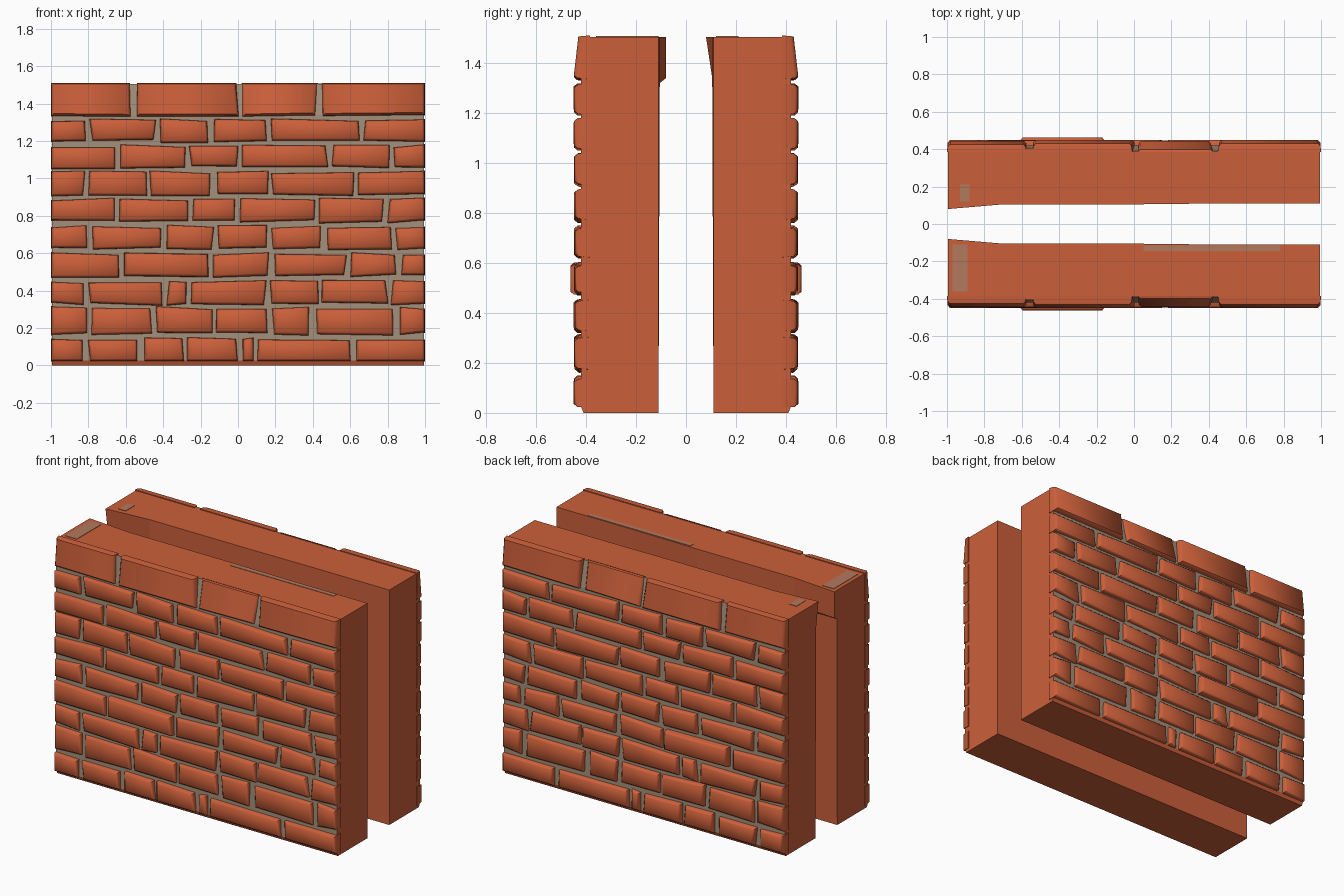
import bpy, bmesh, random
from mathutils import Vector

if "Cube" in bpy.data.objects:
    bpy.data.objects.remove(bpy.data.objects["Cube"])


def material(name, rgb):
    m = bpy.data.materials.new(name)
    m.diffuse_color = (*rgb, 1)
    m.use_nodes = True
    m.node_tree.nodes["Principled BSDF"].inputs["Base Color"].default_value = m.diffuse_color
    return m


BRICK = material("brick orange", (0.60, 0.115, 0.042))
MORTAR = material("mortar grey", (0.37, 0.28, 0.20))
STAIN = material("faded stain", (0.45, 0.19, 0.11))

# Courses: bottom z, top z, positions of the vertical joints
ROWS = [
    (0.02, 0.145, [-0.81, -0.52, -0.28, 0.01, 0.09, 0.62]),
    (0.165, 0.31, [-0.79, -0.45, -0.13, 0.17, 0.40, 0.85]),
    (0.325, 0.45, [-0.81, -0.39, -0.27, 0.16, 0.44, 0.81]),
    (0.475, 0.60, [-0.63, -0.15, 0.18, 0.59, 0.86]),
    (0.62, 0.745, [-0.79, -0.40, -0.12, 0.17, 0.46, 0.83]),
    (0.765, 0.89, [-0.65, -0.26, 0.0, 0.42, 0.79]),
    (0.91, 1.035, [-0.81, -0.48, -0.13, 0.17, 0.63]),
    (1.055, 1.175, [-0.65, -0.27, 0.01, 0.49, 0.82]),
    (1.195, 1.315, [-0.80, -0.43, -0.15, 0.17, 0.66]),
    (1.335, 1.51, [-0.56, 0.01, 0.43]),
]


def finish(bm, name, mats):
    bmesh.ops.recalc_face_normals(bm, faces=bm.faces[:])
    me = bpy.data.meshes.new(name)
    bm.to_mesh(me)
    bm.free()
    for m in mats:
        me.materials.append(m)
    ob = bpy.data.objects.new(name, me)
    bpy.context.collection.objects.link(ob)
    return ob


def smooth(ob, angle):
    bpy.ops.object.select_all(action='DESELECT')
    ob.select_set(True)
    bpy.context.view_layer.objects.active = ob
    bpy.ops.object.shade_smooth_by_angle(angle=angle)


def core(s, name):
    """Solid slab with a mortar-coloured outer face; s is the side in y."""
    bm = bmesh.new()
    bmesh.ops.create_cube(bm, size=1)
    for v in bm.verts:
        v.co = Vector((v.co.x * 1.99, 0.265 + v.co.y * 0.31, 0.7525 + v.co.z * 1.505))
    cuts = [((x, 0, 0), (1, 0, 0)) for x in (-0.7, 0.0, 0.45)]
    cuts += [((0, 0, z), (0, 0, 1)) for z in (0.025, 1.32, 1.34)]
    for co, no in cuts:
        bmesh.ops.bisect_plane(bm, geom=bm.verts[:] + bm.edges[:] + bm.faces[:],
                               plane_co=co, plane_no=no)
    for f in bm.faces:
        c = f.calc_center_median()
        f.material_index = int(c.y > 0.41 and c.z > 0.03)
    for v in bm.verts:
        x, y, z = v.co
        if y > 0.3:
            if z > 1.4 or z < 0.01:
                v.co.y = 0.41
            if z > 1.4 and -0.01 < x < 0.46:      # worn dip in the top edge
                v.co.y = 0.39
        elif x < -0.9 and z > (1.33 if s < 0 else 1.4):   # bulging inner corner
            v.co.y = 0.08
        elif z > 0.5 and x < 0:
            v.co.y = 0.105
    for v in bm.verts:
        v.co.y *= s
    return finish(bm, name, [BRICK, MORTAR])


def bricks(s, name):
    """Courses of irregular, chamfered bricks on the outer face."""
    rnd = random.Random(4)
    bm = bmesh.new()
    for r, (z0, z1, joints) in enumerate(ROWS):
        xs = [-1.0] + joints + [1.0]
        for a, b in zip(xs, xs[1:]):
            left, right = a <= -1, b >= 1
            x0 = a if left else a + 0.012
            x1 = b if right else b - 0.012
            j = lambda k=0.009: rnd.uniform(-k, k)
            quad = [[x0 + (0 if left else j()), z0 + j()],
                    [x1 + (0 if right else j()), z0 + j()],
                    [x1 + (0 if right else j()), z1 + j()],
                    [x0 + (0 if left else j()), z1 + j()]]
            if r == 0:
                quad[0][1] = quad[1][1] = z0
            if r == 9:
                quad[2][1] = quad[3][1] = z1
            top = 0.447 + rnd.uniform(-0.004, 0.003)
            if r == 3 and a == -0.63:             # brick that stands proud
                top = 0.463
            cx = (x0 + x1) / 2
            cz = (z0 + z1) / 2
            rings = []
            for y, inset in ((0.385, 0.0), (top - 0.014, 0.004), (top, 0.016)):
                ring = []
                for k, (x, z) in enumerate(quad):
                    yy = y
                    if r == 9 and k > 1 and y > 0.4:   # top course leans back
                        yy = y - (0.045 if a == 0.01 else 0.018)
                    px = x + (inset if x < cx else -inset)
                    pz = z + (inset if z < cz else -inset)
                    if r == 9 and k > 1:
                        pz = z - inset * 0.3
                    ring.append(bm.verts.new((px, yy * s, pz)))
                rings.append(ring)
            for lo, hi in zip(rings, rings[1:]):
                for k in range(4):
                    bm.faces.new((lo[k], lo[(k + 1) % 4], hi[(k + 1) % 4], hi[k]))
            bm.faces.new(rings[-1])
            bm.faces.new(rings[0][::-1])
    return finish(bm, name, [BRICK])


def stain(name, x0, x1, y0, y1):
    """Thin faded patch on the top of a wall."""
    bm = bmesh.new()
    bmesh.ops.create_cube(bm, size=1)
    for v in bm.verts:
        v.co = Vector(((x0 + x1) / 2 + v.co.x * (x1 - x0),
                       (y0 + y1) / 2 + v.co.y * (y1 - y0), 1.505 + v.co.z * 0.005))
    finish(bm, name, [STAIN])


# Two mirrored walls with a gap between them
for side, label in ((-1, "front"), (1, "back")):
    core(side, label + "_wall_core")
    smooth(bricks(side, label + "_wall_bricks"), 0.9)

# Faded patches on the wall tops
stain("front_top_stain", -0.97, -0.89, -0.36, -0.11)
stain("front_edge_stain", 0.05, 0.78, -0.145, -0.115)
stain("back_top_stain", -0.93, -0.88, 0.12, 0.21)
